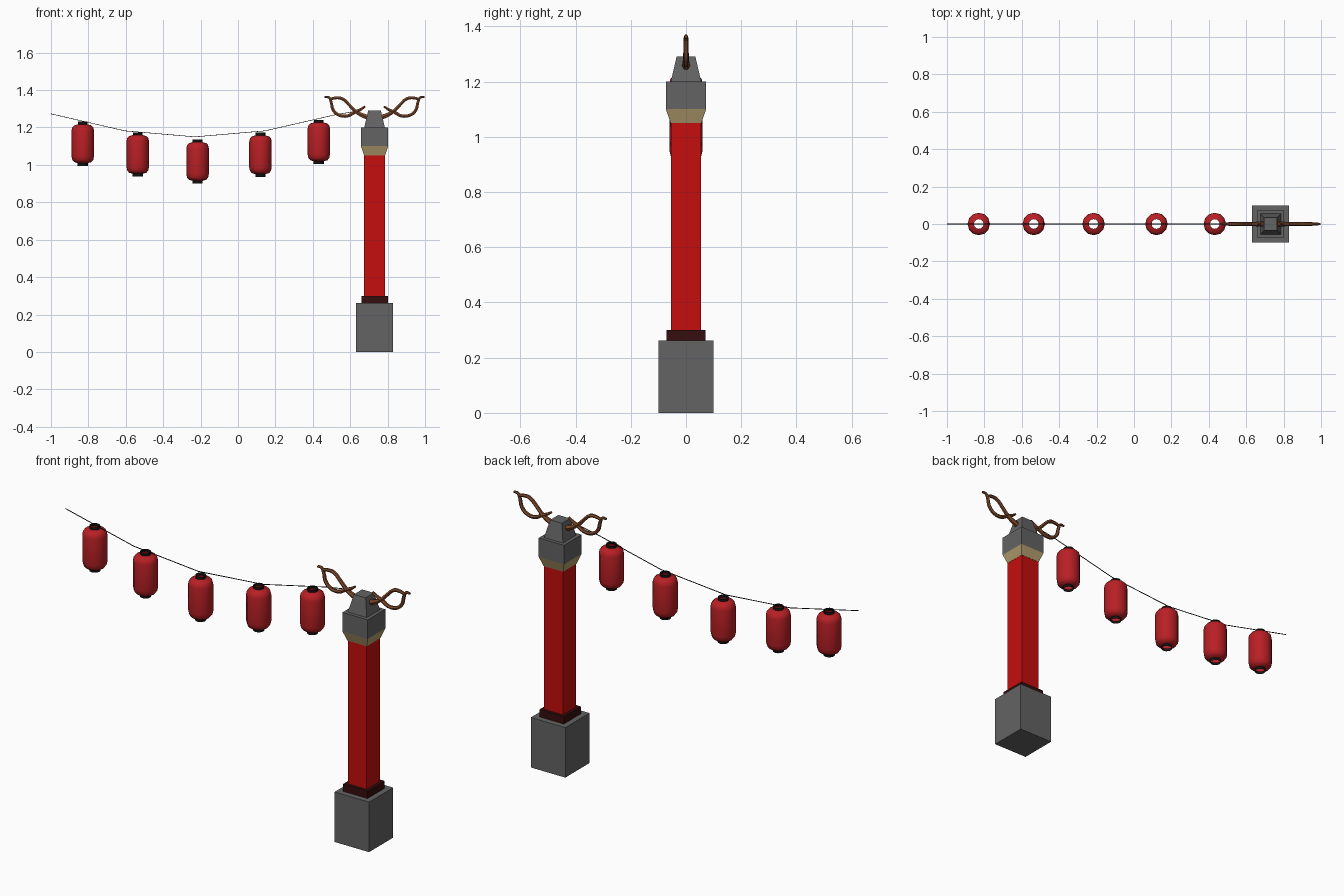
import bpy, bmesh, math

if "Cube" in bpy.data.objects:
    bpy.data.objects.remove(bpy.data.objects["Cube"])

PX = 0.73  # post centre


def material(name, rgb):
    m = bpy.data.materials.new(name)
    m.diffuse_color = (*rgb, 1)
    m.use_nodes = True
    m.node_tree.nodes["Principled BSDF"].inputs["Base Color"].default_value = m.diffuse_color
    return m


STONE = material("grey stone", (0.125, 0.125, 0.125))
RED = material("post red", (0.56, 0.004, 0.004))
MAROON = material("dark maroon", (0.035, 0.004, 0.004))
TAN = material("tan trim", (0.46, 0.35, 0.16))
BROWN = material("brown branch", (0.22, 0.07, 0.025))
LANTERN = material("lantern red", (0.48, 0.014, 0.018))
BLACK = material("black", (0.006, 0.006, 0.006))


def finish(name, bm, mats):
    bmesh.ops.recalc_face_normals(bm, faces=bm.faces)
    me = bpy.data.meshes.new(name)
    bm.to_mesh(me)
    bm.free()
    for m in mats:
        me.materials.append(m)
    ob = bpy.data.objects.new(name, me)
    bpy.context.collection.objects.link(ob)
    return ob


def smooth(ob, angle):
    bpy.ops.object.select_all(action='DESELECT')
    ob.select_set(True)
    bpy.context.view_layer.objects.active = ob
    bpy.ops.object.shade_smooth_by_angle(angle=math.radians(angle))


def block(name, z0, z1, h0, h1, mat):
    """Square block with half-width h0 at the bottom and h1 at the top."""
    bm = bmesh.new()
    rings = [[bm.verts.new((PX + sx * h, sy * h, z))
              for sx, sy in ((-1, -1), (1, -1), (1, 1), (-1, 1))]
             for z, h in ((z0, h0), (z1, h1))]
    for r in rings:
        bm.faces.new(r)
    for i in range(4):
        j = (i + 1) % 4
        bm.faces.new((rings[0][i], rings[0][j], rings[1][j], rings[1][i]))
    return finish(name, bm, [mat])


# Post, bottom to top
block("stone_base", 0, 0.262, 0.1, 0.1, STONE)
block("base_collar", 0.262, 0.3, 0.071, 0.071, MAROON)
block("red_post", 0.3, 1.05, 0.055, 0.055, RED)
block("tan_flare", 1.05, 1.1, 0.056, 0.073, TAN)
block("cap_block", 1.1, 1.2, 0.073, 0.073, STONE)
block("cap_top", 1.2, 1.29, 0.055, 0.034, STONE)


# Twisted branches on both sides of the cap: (x offset, z, thickness)
UPPER = [(0.02, 1.25, 1.7), (0.06, 1.263, 1.4), (0.1, 1.285, 1.1), (0.135, 1.32, 1),
         (0.175, 1.355, 1), (0.21, 1.358, 0.9), (0.235, 1.352, 0.8)]
LOWER = [(0.05, 1.313, 0.6), (0.075, 1.296, 0.9), (0.11, 1.28, 1.1), (0.14, 1.263, 1),
         (0.19, 1.266, 1), (0.222, 1.295, 1), (0.232, 1.335, 0.9), (0.245, 1.361, 0.8),
         (0.268, 1.362, 0.6)]


def branch(name, pts, side):
    cu = bpy.data.curves.new(name, 'CURVE')
    cu.dimensions = '3D'
    cu.bevel_depth = 0.0095
    cu.bevel_resolution = 1
    cu.resolution_u = 3
    cu.use_fill_caps = True
    sp = cu.splines.new('BEZIER')
    sp.bezier_points.add(len(pts) - 1)
    for p, (x, z, r) in zip(sp.bezier_points, pts):
        p.co = (PX + side * x, 0, z)
        p.handle_left_type = p.handle_right_type = 'AUTO'
        p.radius = r
    cu.materials.append(BROWN)
    ob = bpy.data.objects.new(name, cu)
    bpy.context.collection.objects.link(ob)
    bpy.ops.object.select_all(action='DESELECT')
    ob.select_set(True)
    bpy.context.view_layer.objects.active = ob
    bpy.ops.object.convert(target='MESH')
    smooth(bpy.context.view_layer.objects.active, 50)


for side, word in ((-1, "left"), (1, "right")):
    branch(word + "_upper_branch", UPPER, side)
    branch(word + "_lower_branch", LOWER, side)


# Hanging wire: a thin square cord along a sagging path
bm = bmesh.new()
prev = None
W = 0.0015
for x, z in ((-1, 1.273), (-0.605, 1.182), (-0.23, 1.15), (0.144, 1.182), (0.52, 1.268), (0.62, 1.285)):
    ring = [bm.verts.new((x, a * W, z + b * W)) for a, b in ((-1, -1), (1, -1), (1, 1), (-1, 1))]
    if prev:
        for i in range(4):
            j = (i + 1) % 4
            bm.faces.new((prev[i], prev[j], ring[j], ring[i]))
    else:
        bm.faces.new(ring)
    prev = ring
bm.faces.new(prev)
finish("hanging_wire", bm, [BLACK])


# Lanterns: open turned shells with black rims, (radius, depth below top)
PROFILE = [(0.026, 0), (0.026, 0.014), (0.046, 0.02), (0.056, 0.03), (0.06, 0.047),
           (0.06, 0.185), (0.056, 0.204), (0.046, 0.216), (0.027, 0.221), (0.027, 0.236)]
SIDES = 12


def lantern(name, x, top):
    bm = bmesh.new()
    rings = [[bm.verts.new((x + r * math.cos(math.tau * i / SIDES),
                            r * math.sin(math.tau * i / SIDES), top - d))
              for i in range(SIDES)] for r, d in PROFILE]
    for k in range(len(rings) - 1):
        for i in range(SIDES):
            j = (i + 1) % SIDES
            f = bm.faces.new((rings[k][i], rings[k + 1][i], rings[k + 1][j], rings[k][j]))
            f.material_index = 1 if k in (0, len(rings) - 2) else 0
    smooth(finish(name, bm, [LANTERN, BLACK]), 50)


for n, (x, top) in enumerate(((-0.83, 1.231), (-0.536, 1.174), (-0.216, 1.136),
                              (0.12, 1.172), (0.432, 1.241))):
    lantern("lantern_%d" % (n + 1), x, top)
